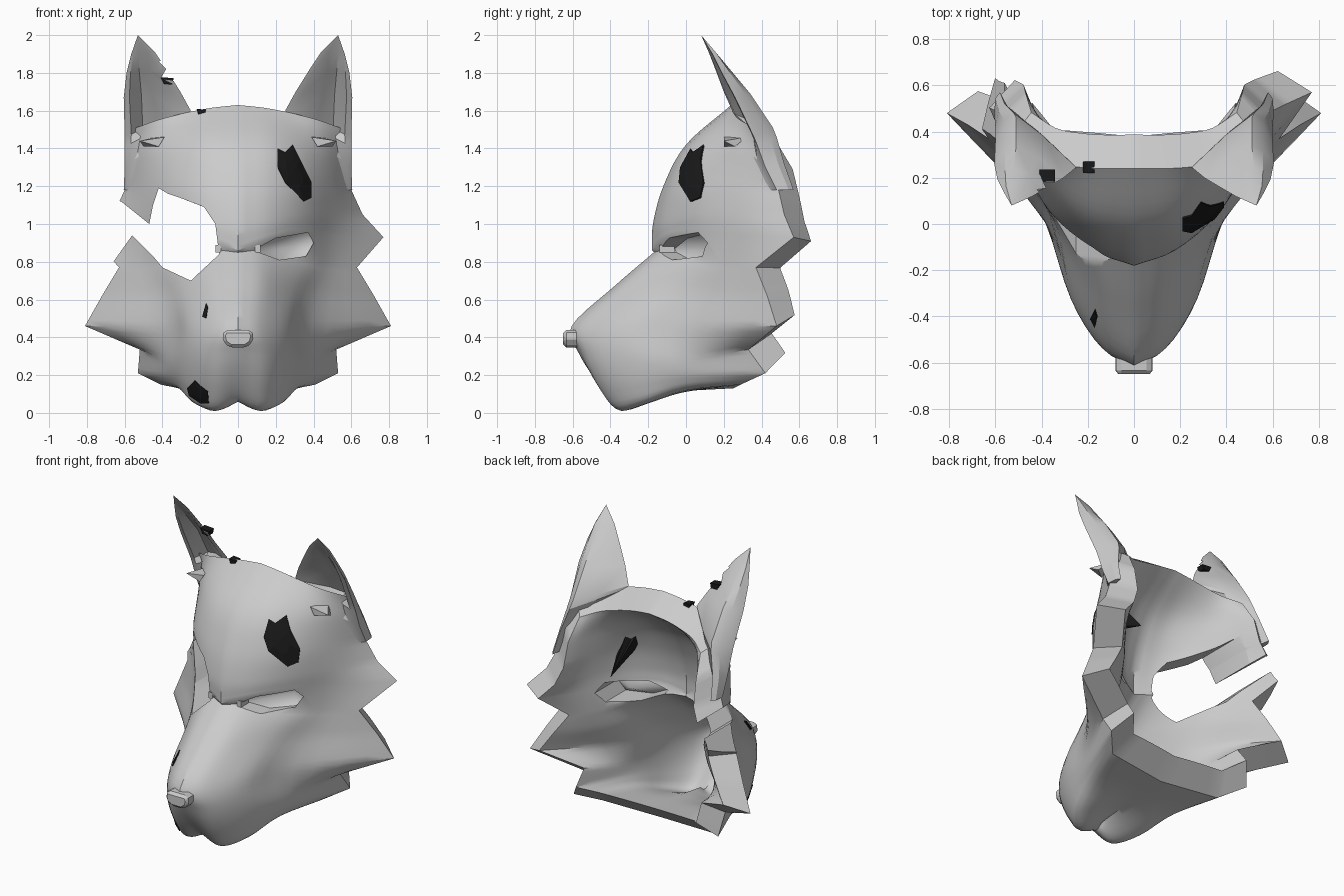
import bpy, bmesh, math
from mathutils import Vector as V
from mathutils.bvhtree import BVHTree

if "Cube" in bpy.data.objects:
    bpy.data.objects.remove(bpy.data.objects["Cube"])

BLACK = (.01, .01, .01, 1)

def make(name, verts, faces, color=None, smooth=35):
    bm = bmesh.new()
    vs = [bm.verts.new(v) for v in verts]
    for f in faces:
        bm.faces.new([vs[i] for i in f])
    bmesh.ops.remove_doubles(bm, verts=bm.verts, dist=1e-5)
    bmesh.ops.recalc_face_normals(bm, faces=bm.faces)
    me = bpy.data.meshes.new(name)
    bm.to_mesh(me)
    bm.free()
    ob = bpy.data.objects.new(name, me)
    bpy.context.collection.objects.link(ob)
    if color:
        m = bpy.data.materials.new(name + "_mat")
        m.diffuse_color = color
        m.use_nodes = True
        m.node_tree.nodes["Principled BSDF"].inputs["Base Color"].default_value = m.diffuse_color
        me.materials.append(m)
    if smooth:
        shade(ob, smooth)
    return ob

def activate(ob):
    bpy.ops.object.select_all(action='DESELECT')
    ob.select_set(True)
    bpy.context.view_layer.objects.active = ob

def shade(ob, deg):
    activate(ob)
    bpy.ops.object.shade_smooth_by_angle(angle=math.radians(deg))

def prism(name, outline, y0, y1, color=None):
    n = len(outline)
    vs = [(x, y, z) for y in (y0, y1) for x, z in outline]
    fs = [tuple(range(n)), tuple(range(n, 2 * n))]
    fs += [(i, (i + 1) % n, (i + 1) % n + n, i + n) for i in range(n)]
    return make(name, vs, fs, color, smooth=0)

def cut(ob, cutter):
    m = ob.modifiers.new("cut", 'BOOLEAN')
    m.operation, m.solver, m.object = 'DIFFERENCE', 'EXACT', cutter
    activate(ob)
    bpy.ops.object.modifier_apply(modifier=m.name)
    bpy.data.objects.remove(cutter)

def spline(p, n, sharp=0.0):
    out = []
    for i in range(len(p) - 1):
        a, b = p[i], p[i + 1]
        ta = (b - p[i - 1]) / 2 if i else (b - a)
        tb = (p[i + 2] - a) / 2 if i + 2 < len(p) else (b - a)
        for k in range(n):
            t = k / n
            s = (a * (2*t**3 - 3*t*t + 1) + ta * (t**3 - 2*t*t + t)
                 + b * (3*t*t - 2*t**3) + tb * (t**3 - t*t))
            out.append(s.lerp(a.lerp(b, t), sharp))
    return out + [p[-1]]

# Half sections of the mask, midline to back edge: forehead then muzzle
brow_rows = [
    [(0, .24, 1.63), (.14, .24, 1.615), (.27, .25, 1.59), (.41, .28, 1.555), (.54, .36, 1.51)],
    [(0, .00, 1.42), (.17, .03, 1.42), (.32, .12, 1.41), (.46, .26, 1.39), (.58, .45, 1.36)],
    [(0, -.12, 1.2), (.18, -.07, 1.21), (.35, .05, 1.21), (.49, .26, 1.20), (.60, .49, 1.18)],
    [(0, -.175, 1.0), (.18, -.11, 1.03), (.36, .04, 1.06), (.51, .27, 1.05), (.66, .52, 1.05)],
    [(0, -.18, .86), (.18, -.11, .93), (.36, .05, .96), (.52, .28, .94), (.77, .57, .93)]]
muzzle_rows = [
    [(0, -.17, .85), (.14, -.10, .86), (.36, .09, .82), (.50, .25, .79), (.63, .37, .77)],
    [(0, -.38, .67), (.13, -.31, .68), (.28, -.11, .66), (.43, .14, .63), (.72, .43, .62)],
    [(0, -.605, .46), (.12, -.53, .46), (.26, -.32, .46), (.39, .02, .45), (.81, .48, .46)],
    [(0, -.57, .32), (.15, -.515, .30), (.275, -.32, .30), (.38, .0, .28), (.52, .33, .335)],
    [(0, -.46, .15), (.14, -.44, .12), (.26, -.28, .13), (.36, .0, .19), (.53, .42, .21)],
    [(0, -.36, .06), (.12, -.34, .01), (.22, -.21, .05), (.29, .0, .12), (.41, .29, .15)],
    [(0, -.30, .09), (0, -.2, .10), (0, -.1, .11), (0, .06, .12), (0, .25, .13)]]

def surface(rows):
    dense = [spline([V(p) for p in r], 4) for r in rows]
    m = len(dense[0])
    cols = [spline([r[j] for r in dense], 5, (j / (m - 1)) ** 4) for j in range(m)]
    return [[c[i] for c in cols] for i in range(len(cols[0]))]

grid = []
for r in surface(brow_rows) + surface(muzzle_rows):
    r = [V((max(p.x, 0), p.y, p.z)) for p in r]
    grid.append([V((-p.x, p.y, p.z)) for p in r[:0:-1]] + r)
R, C = len(grid), len(grid[0])
outer = [p for r in grid for p in r]

def inward(p):
    dz = .75 - p.z
    return p + V((-p.x, 1.05 - p.y, dz * (.6 if dz < 0 else 1.2))).normalized() * .175

inner = [inward(p) for p in outer]
N = R * C
quads = [(i*C + j, i*C + j + 1, (i+1)*C + j + 1, (i+1)*C + j) for i in range(R - 1) for j in range(C - 1)]
faces = quads + [tuple(k + N for k in q) for q in quads]
faces += [(j, j + 1, j + 1 + N, j + N) for j in range(C - 1)]
for e in (0, C - 1):
    faces += [(i*C + e, (i+1)*C + e, (i+1)*C + e + N, i*C + e + N) for i in range(R - 1)]
tree = BVHTree.FromPolygons(outer, quads)
mask = make("mask_shell", outer + inner, faces, smooth=0)

# Broken side and eye opening
cut(mask, prism("break_cutter", [(-.1, .84), (-.12, 1.0), (-.18, 1.09), (-.31, 1.14), (-.37, 1.16),
    (-.42, 1.19), (-.45, 1.10), (-.47, 1.0), (-.62, 1.12), (-.95, 1.15), (-.95, .78), (-.66, .8),
    (-.56, .94), (-.45, .83), (-.40, .77), (-.25, .7)], -.9, .9))
eye = [(.10, .87), (.2, .925), (.37, .955), (.40, .90), (.36, .83), (.22, .81), (.11, .85)]
cut(mask, prism("eye_cutter", eye, -.5, .45))
shade(mask, 35)

# Recessed eye panel
pts = [(.25 + (x - .25) * 1.06, -.07 + .7 * (x - .1), .88 + (z - .88) * 1.1) for x, z in eye]
make("eye_panel", pts + [(.29, .17, .88)], [(i, (i + 1) % 7, 7) for i in range(7)], smooth=60)

# Ears: hollowed loft; each level is inner edge, outer edge, back, hollow depth
levels = [((.56, .42, 1.18), (.605, .48, 1.18), (.58, .57, 1.18), .0),
          ((.42, .25, 1.44), (.60, .42, 1.30), (.56, .52, 1.32), .05),
          ((.26, .25, 1.58), (.60, .38, 1.41), (.52, .48, 1.46), .1),
          ((.25, .245, 1.60), (.60, .36, 1.46), (.51, .46, 1.51), .6),
          ((.305, .20, 1.70), (.605, .26, 1.67), (.51, .34, 1.69), .7),
          ((.38, .155, 1.82), (.59, .19, 1.80), (.52, .24, 1.81), .6),
          ((.44, .12, 1.91), (.565, .14, 1.90), (.53, .165, 1.9), .1),
          ((.53, .08, 2.00), (.53, .08, 2.0), (.53, .08, 2.0), 0)]

def ear(side, name):
    rings = []
    for i, o, b, d in levels:
        i, o, b = V(i), V(o), V(b)
        rings += [i, i.lerp(o, .14), i.lerp(o, .26).lerp(b, d * .8), i.lerp(o, .7).lerp(b, d), i.lerp(o, .9), o,
                  o.lerp(b, .6) + V((.01, .01, 0)), b, i.lerp(b, .5) + V((0, .015, 0))]
    n, k = 9, len(levels)
    fs = [(a*n + j, a*n + (j+1) % n, (a+1)*n + (j+1) % n, (a+1)*n + j)
          for a in range(k - 2) for j in range(n)]
    fs += [((k-2)*n + j, (k-2)*n + (j+1) % n, (k-1)*n) for j in range(n)]
    fs.append(tuple(range(n)))
    return make(name, [(side * p.x, p.y, p.z) for p in rings[:(k-1)*n + 1]], fs, smooth=24)

ears = {s: ear(s, n) for s, n in ((1, "ear_right"), (-1, "ear_left"))}
cut(ears[-1], prism("ear_cutter", [(-.30, 1.75), (-.41, 1.77), (-.38, 1.82), (-.42, 1.86), (-.30, 1.9)], -.5, .6))

# Ear tufts and inner eye corners
for s in (1, -1):
    make("ear_tuft", [(s*.52, .20, 1.44), (s*.39, .20, 1.46), (s*.44, .32, 1.46), (s*.42, .20, 1.41), (s*.50, .26, 1.41)],
         [(0, 1, 2), (0, 3, 1), (1, 3, 2), (0, 2, 4), (0, 4, 3), (3, 4, 2)], smooth=0)
    prism("eye_corner", [(s*.09, .85), (s*.09, .89), (s*.12, .89), (s*.12, .85)], -.14, -.06)

# Nose pad
nose = prism("nose_pad", [(-.085, .41), (-.07, .44), (.07, .44), (.085, .41), (.075, .37), (.04, .345),
                          (-.04, .345), (-.075, .37)], -.65, -.54)
b = nose.modifiers.new("bevel", 'BEVEL')
b.width, b.segments = .02, 1

# Black wounds: outline projected on the shell, tapering to a point inside
def wound(name, outline, depth):
    n = len(outline)
    cx, cz = sum(p[0] for p in outline) / n, sum(p[1] for p in outline) / n
    def drop(x, z):
        hit = tree.ray_cast(V((x, -2, z)), V((0, 1, 0)))[0]
        return V((x, (hit.y if hit else -.2) - .012, z))
    ring = [drop(x, z) for x, z in outline]
    half = [drop((x + cx) / 2, (z + cz) / 2) for x, z in outline]
    mid = drop(cx, cz)
    fs = []
    for i in range(n):
        j = (i + 1) % n
        fs += [(i, j, n + j, n + i), (n + i, n + j, 2*n), (i, j, 2*n + 1)]
    make(name, ring + half + [mid, mid + V(depth)], fs, BLACK, smooth=0)

wound("forehead_wound", [(.21, 1.40), (.25, 1.38), (.29, 1.42), (.33, 1.34), (.39, 1.22), (.39, 1.14),
                         (.35, 1.12), (.25, 1.22), (.21, 1.30)], (-.02, .38, -.24))
wound("chin_wound", [(-.27, .13), (-.23, .17), (-.16, .11), (-.155, .05), (-.20, .05), (-.26, .09)], (.08, .22, .16))
wound("cheek_wound", [(-.19, .51), (-.17, .50), (-.16, .56), (-.17, .58)], (.05, .15, 0))

# Black chips on the crown and ear
for name, (x, y, z), w in (("crown_chip", (-.195, .25, 1.59), .025), ("ear_chip", (-.375, .215, 1.757), .034)):
    prism(name, [(x-w, z+.02), (x+w, z+.015), (x+w*.8, z-.018), (x-w*.5, z-.016)], y - .03, y + .02, BLACK)
